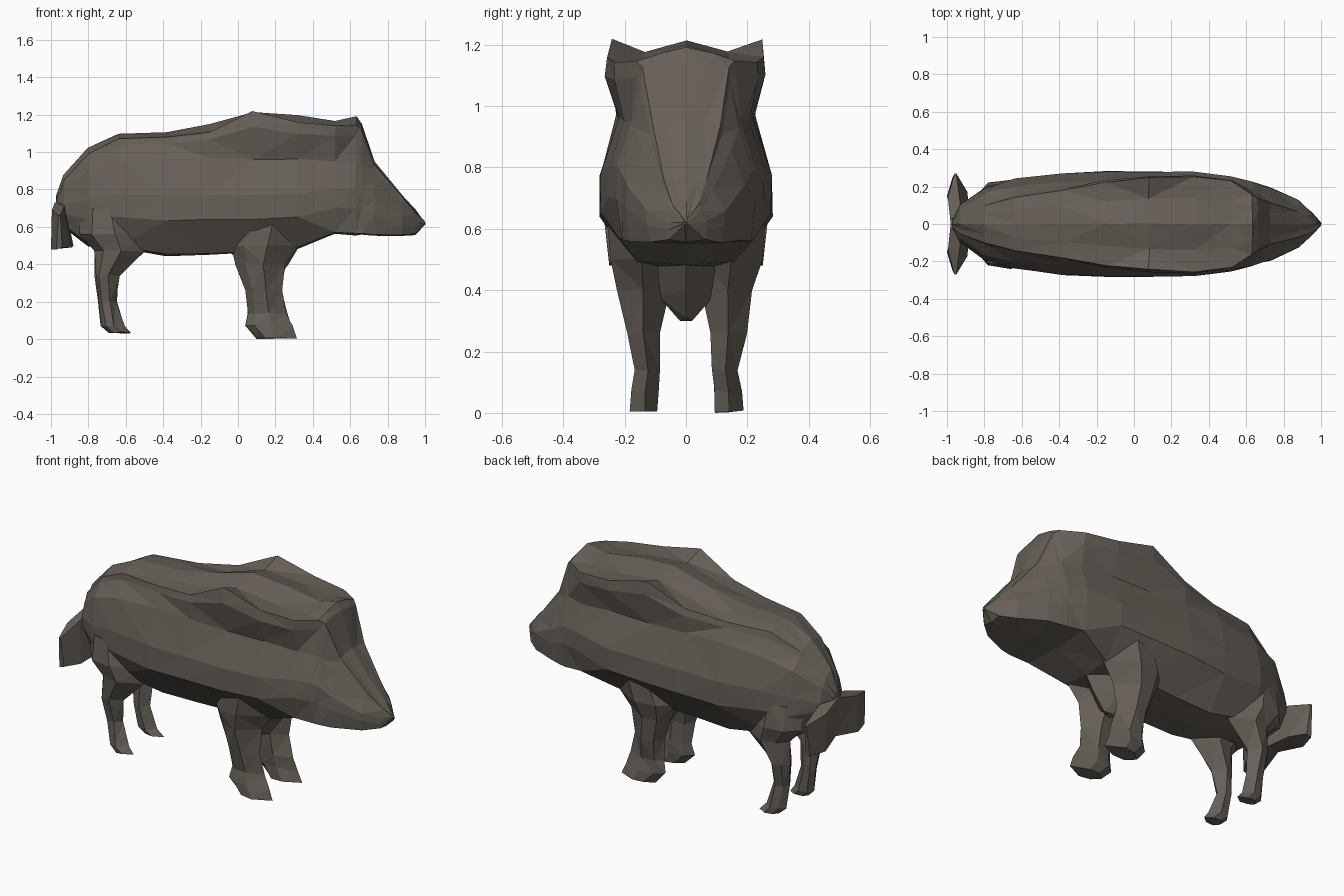
import bpy, bmesh, random
from mathutils import Vector

random.seed(4)
if "Cube" in bpy.data.objects:
    bpy.data.objects.remove(bpy.data.objects["Cube"])

# One hide colour for the whole animal
hide = bpy.data.materials.new("grey_brown_hide")
hide.use_nodes = True
colour = (0.135, 0.117, 0.098, 1)
hide.diffuse_color = colour
hide.node_tree.nodes["Principled BSDF"].inputs["Base Color"].default_value = colour


def loft(name, rings, jitter=0.0):
    """Skin a list of equal-length closed rings, capped at both ends."""
    bm = bmesh.new()
    rows = []
    for ring in rings:
        row = []
        for p in ring:
            shake = Vector([random.uniform(-jitter, jitter) for _ in range(3)])
            row.append(bm.verts.new(Vector(p) + shake))
        rows.append(row)
    n = len(rows[0])
    for a, b in zip(rows, rows[1:]):
        for i in range(n):
            j = (i + 1) % n
            bm.faces.new((a[i], a[j], b[j], b[i]))
    bm.faces.new(rows[0])
    bm.faces.new(rows[-1])
    bmesh.ops.remove_doubles(bm, verts=bm.verts, dist=0.001)
    bmesh.ops.triangulate(bm, faces=bm.faces)
    bmesh.ops.recalc_face_normals(bm, faces=bm.faces)
    mesh = bpy.data.meshes.new(name)
    bm.to_mesh(mesh)
    bm.free()
    mesh.materials.append(hide)
    obj = bpy.data.objects.new(name, mesh)
    bpy.context.collection.objects.link(obj)
    return obj


def body_ring(x, top, dip, ridge_w, ridge_z, neck_w, neck_z, wide, belly_w, bottom):
    """Half section from spine to belly, mirrored across y."""
    span = neck_z - bottom
    half = [(ridge_w * 0.55, (top + ridge_z) / 2 - dip), (ridge_w, ridge_z),
            (ridge_w * 0.85 + neck_w * 0.15 + dip * 0.5, ridge_z * 0.7 + neck_z * 0.3),
            (neck_w, neck_z), (wide, bottom + span * 0.62),
            (wide, bottom + span * 0.36), (belly_w, bottom + span * 0.02)]
    ring = [(0, top)] + half + [(0, bottom)] + [(-y, z) for y, z in reversed(half)]
    return [(x, y, z) for y, z in ring]


# Body and head: x, spine z, channel dip, ridge y/z, neck y/z, flank y, belly y, belly z
sections = [
    (-.97, .77, 0, .02, .76, .03, .74, .03, .02, .70),
    (-.93, .88, 0, .05, .85, .08, .80, .10, .07, .60),
    (-.80, 1.02, 0, .10, .99, .17, .90, .19, .13, .50),
    (-.64, 1.10, 0, .14, 1.07, .20, .95, .24, .16, .49),
    (-.38, 1.11, 0, .18, 1.08, .22, .97, .27, .15, .44),
    (-.15, 1.15, .02, .22, 1.11, .225, .97, .28, .15, .45),
    (.08, 1.21, .035, .245, 1.215, .22, .96, .28, .16, .46),
    (.32, 1.20, .025, .255, 1.16, .215, .96, .28, .16, .48),
    (.52, 1.17, .01, .235, 1.14, .205, .95, .25, .22, .56),
    (.63, 1.195, 0, .16, 1.15, .18, .95, .225, .21, .555),
    (.66, 1.15, 0, .14, 1.13, .17, .93, .215, .205, .555),
    (.73, .945, 0, .11, .93, .145, .86, .195, .185, .555),
    (.88, .77, 0, .07, .755, .085, .72, .125, .115, .555),
    (.95, .685, 0, .04, .68, .05, .66, .065, .06, .56),
    (1.0, .625, 0, .004, .624, .005, .622, .006, .005, .615),
]
loft("body", [body_ring(*s) for s in sections], 0.004)


def leg_ring(z, back, front, inner, outer, side):
    """Six-sided section, narrower at the back and pointed forwards."""
    mid, y, depth = (back + front) / 2, (inner + outer) / 2, front - back
    w = (outer - inner) * 0.4
    pts = [(front, y, z), (mid + 0.01, outer, z), (back + depth * 0.2, y + w, z),
           (back, y, z), (back + depth * 0.2, y - w, z), (mid + 0.01, inner, z)]
    return [(px, py * side, pz) for px, py, pz in pts]


# Legs: z, back x, front x, inner y, outer y
front_rows = [(.66, .02, .36, .10, .26), (.50, -.04, .33, .05, .25),
              (.40, -.01, .25, .055, .22), (.26, .04, .235, .08, .195),
              (.14, .05, .26, .085, .17), (.07, .04, .29, .09, .18),
              (.005, .10, .31, .09, .185)]
rear_rows = [(.70, -.84, -.54, .06, .22), (.56, -.85, -.49, .05, .24),
             (.47, -.77, -.50, .06, .22), (.34, -.765, -.635, .085, .195),
             (.20, -.75, -.65, .085, .16), (.07, -.73, -.61, .09, .175),
             (.035, -.69, -.575, .10, .17)]

for side, label in ((1, "left_hand"), (-1, "right_hand")):
    loft("front_leg_" + label, [leg_ring(*r, side) for r in front_rows], 0.005)
    loft("rear_leg_" + label, [leg_ring(*r, side) for r in rear_rows], 0.005)

    # Tail lobe: flap sweeping outwards and down
    lobe = [[(-.98, 0, .73), (-.93, 0, .74), (-.88, 0, .50), (-.96, 0, .50)],
            [(-.995, .14, .69), (-.93, .12, .71), (-.89, .17, .49), (-1.0, .15, .48)],
            [(-.96, .27, .66), (-.95, .27, .66), (-.94, .25, .49), (-.97, .25, .48)]]
    loft("tail_lobe_" + label, [[(x, y * side, z) for x, y, z in r] for r in lobe])

# Breastbone: wedge hanging between the front legs
loft("breastbone", [
    [(.36, 0, .55), (.18, .14, .50), (-.05, 0, .47), (.18, -.14, .50)],
    [(.27, 0, .40), (.16, .09, .38), (.03, 0, .40), (.16, -.09, .38)],
    [(.20, 0, .31), (.15, .02, .30), (.10, 0, .31), (.15, -.02, .30)]])
